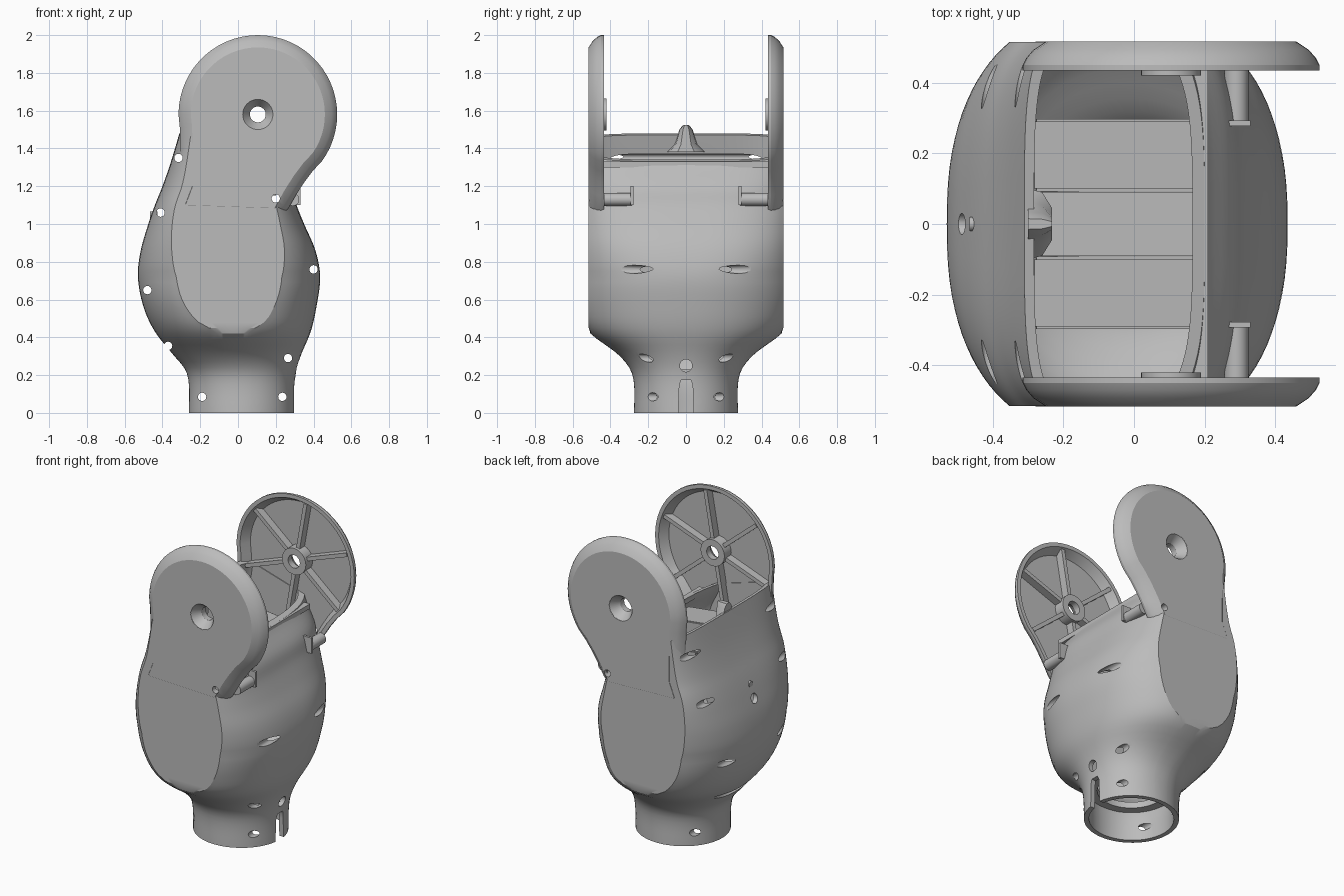
import bpy, bmesh, math
from mathutils import Vector, Matrix

if "Cube" in bpy.data.objects:
    bpy.data.objects.remove(bpy.data.objects["Cube"])

grey = bpy.data.materials.new("plain_grey")
grey.use_nodes = True
COLOUR = (0.5, 0.5, 0.5, 1)
grey.diffuse_color = COLOUR
grey.node_tree.nodes["Principled BSDF"].inputs["Base Color"].default_value = COLOUR

DEPTH = 0.515            # outer face of the side plates
RIM = 0.435              # inner face of the side plates
WALL = 0.03
HUB = (0.105, 1.58)      # joint axis in x, z
HUB_R = 0.085


def finish(bm, name):
    bmesh.ops.recalc_face_normals(bm, faces=bm.faces)
    mesh = bpy.data.meshes.new(name)
    bm.to_mesh(mesh)
    bm.free()
    mesh.materials.append(grey)
    ob = bpy.data.objects.new(name, mesh)
    bpy.context.collection.objects.link(ob)
    return ob


def activate(ob):
    bpy.ops.object.select_all(action='DESELECT')
    ob.select_set(True)
    bpy.context.view_layer.objects.active = ob


def smooth(ob, angle=30):
    activate(ob)
    bpy.ops.object.shade_smooth_by_angle(angle=math.radians(angle))


def loft(bm, rings, closed=False):
    loops = [[bm.verts.new(p) for p in ring] for ring in rings]
    pairs = list(zip(loops, loops[1:])) + ([(loops[-1], loops[0])] if closed else [])
    for a, b in pairs:
        n = len(a)
        for i in range(n):
            bm.faces.new((a[i], a[(i + 1) % n], b[(i + 1) % n], b[i]))
    if not closed:
        bm.faces.new(loops[0])
        bm.faces.new(loops[-1])


def box(bm, centre, size, rot=None):
    m = Matrix.Translation(centre) @ (rot or Matrix()) @ Matrix.Diagonal((*size, 1))
    bmesh.ops.create_cube(bm, size=1, matrix=m)


def rod(bm, centre, radius, length, axis):
    turn = Matrix.Rotation(math.pi / 2, 4, 'X' if axis == 'Y' else 'Y')
    bmesh.ops.create_cone(bm, cap_ends=True, segments=24, radius1=radius, radius2=radius,
                          depth=length, matrix=Matrix.Translation(centre) @ turn)


def cut(ob, cutter):
    mod = ob.modifiers.new("cut", 'BOOLEAN')
    mod.operation, mod.solver, mod.object = 'DIFFERENCE', 'EXACT', cutter
    activate(ob)
    bpy.ops.object.modifier_apply(modifier=mod.name)


# Body profile: height, left edge, right edge, half depth
ROWS = [(0, -.26, .3, .275), (.15, -.26, .3, .275), (.23, -.28, .31, .295),
        (.31, -.345, .335, .36), (.43, -.44, .385, .515), (.56, -.5, .415, .57),
        (.72, -.53, .435, .587), (.86, -.515, .41, .59), (1.0, -.475, .35, .59),
        (1.1, -.44, .31, .585), (1.2, -.4, .28, .57), (1.33, -.355, .2, .56),
        (1.55, -.29, .12, .56)]


def slope(i, k):
    lo, hi = max(i - 1, 0), min(i + 1, len(ROWS) - 1)
    return (ROWS[hi][k] - ROWS[lo][k]) / (ROWS[hi][0] - ROWS[lo][0])


def profile(z):
    i = max(j for j in range(len(ROWS) - 1) if ROWS[j][0] <= z)
    h = ROWS[i + 1][0] - ROWS[i][0]
    t = (z - ROWS[i][0]) / h
    ease = t * t * (3 - 2 * t)
    return [ROWS[i][k] * (1 - ease) + ROWS[i + 1][k] * ease
            + h * t * (1 - t) * ((1 - t) * slope(i, k) - t * slope(i + 1, k))
            for k in (1, 2, 3)]


def body_point(z, quarter, f, wall):
    """Point on a rounded section with flattened sides; f runs along one arc or flat."""
    left, right, b = profile(z)
    a, c, b, side = (right - left) / 2 - wall, (right + left) / 2, b - wall, DEPTH - wall
    e = 2 / (2 + 0.4 * min(1, z / 0.7) + 2.1 * max(0, z - 0.72))
    end = min(math.asin(min(1, side / b) ** (1 / e)), math.radians(80))
    ang = -end + 2 * end * f if quarter % 2 == 0 else end + (math.pi - 2 * end) * f
    ang += math.pi * (quarter // 2)
    u, v = math.cos(ang), math.sin(ang)
    y = b * math.copysign(abs(v) ** e, v)
    return c + a * math.copysign(abs(u) ** e, u), max(-side, min(side, y)), z


def body_ring(level, wall):
    ring = []
    for quarter, steps in ((0, 30), (1, 14), (2, 30), (3, 14)):
        for i in range(steps):
            z = level
            # the upper part leans so that the last ring lies on the slanted opening
            if level > 0.9:
                for _ in range(12):
                    x = body_point(z, quarter, i / steps, wall)[0]
                    z = 0.9 + (level - 0.9) / 0.6 * (0.58 - 0.294 * (x + 0.31))
            ring.append(body_point(z, quarter, i / steps, wall))
    return ring


# Body shell: outer skin up, over the slanted rim, inner skin down
levels = [1.5 * i / 50 for i in range(51)]
bm = bmesh.new()
loft(bm, [body_ring(z, 0) for z in levels] + [body_ring(z, WALL) for z in reversed(levels)], closed=True)
body = finish(bm, "body_shell")

# Cutters: screw holes along y, then the neck slot and the holes along x
bm = bmesh.new()
for x, z in [(-.315, 1.35), (-.41, 1.06), (.2, 1.135), (.4, .76), (-.48, .65),
             (-.37, .355), (.265, .29), (-.19, .085), (.235, .085)]:
    rod(bm, (x, 0, z), 0.022, 1.3, 'Y')
rod(bm, (HUB[0], 0, HUB[1]), HUB_R - 0.003, 1.3, 'Y')
screw_cutter = finish(bm, "screw_cutter")
bm = bmesh.new()
arch = [(-.045, -.1), (.045, -.1), (.035, .15), (.025, .175), (-.025, .175), (-.035, .15)]
loft(bm, [[(x, y, z) for y, z in arch] for x in (.12, .5)])
rod(bm, (.35, 0, .25), 0.033, .3, 'X')
rod(bm, (-.5, 0, .96), 0.03, .16, 'X')
slot_cutter = finish(bm, "slot_cutter")
for cutter in (screw_cutter, slot_cutter):
    cutter.hide_render = True
    cut(body, cutter)
smooth(body, 24)

# Side plate outline: round head narrowing to the waist, foot tucked into the body
outline = [Vector((HUB[0] + .42 * math.cos(math.radians(d)), HUB[1] + .42 * math.sin(math.radians(d))))
           for d in range(-36, 181, 6)]
outline += [Vector(p) for p in [(-.308, 1.51), (-.305, 1.4), (-.305, 1.2), (-.3, 1.04),
                                (.2, 1.02), (.265, 1.08), (.305, 1.15), (.35, 1.22), (.395, 1.28)]]


def inset(d):
    pts = []
    for i, p in enumerate(outline):
        t = (outline[(i + 1) % len(outline)] - outline[i - 1]).normalized()
        pts.append(p + Vector((-t.y, t.x)) * d)
    return pts


SECTION = [(.06, .49), (.025, RIM), (0, RIM), (0, .45), (.01, .47), (.03, .493), (.065, DEPTH + .001)]

for s, side in ((-1, "front"), (1, "back")):
    bm = bmesh.new()
    loft(bm, [[(p.x, s * y, p.y) for p in inset(d)] for d, y in SECTION])
    plate = finish(bm, side + "_side_plate")
    cut(plate, screw_cutter)
    smooth(plate, 25)

    # Hub with a countersunk bore
    bm = bmesh.new()
    rings = [[(HUB[0] + r * math.cos(math.tau * i / 32), s * y, HUB[1] + r * math.sin(math.tau * i / 32))
              for i in range(32)]
             for r, y in ((.042, .42), (HUB_R, .42), (HUB_R, DEPTH), (.08, DEPTH), (.042, .46))]
    loft(bm, rings, closed=True)
    smooth(finish(bm, side + "_hub"))

    # Spokes stiffening the inside of the plate
    bm = bmesh.new()
    for k in range(6):
        a = math.radians(20 + 60 * k)
        mid = (HUB[0] + .23 * math.cos(a), s * .465, HUB[1] + .23 * math.sin(a))
        box(bm, mid, (.31, .05, .025), Matrix.Rotation(-a, 4, 'Y'))
    finish(bm, side + "_spokes")

    # Hinge pin and its bracket at the low edge of the opening
    bm = bmesh.new()
    rod(bm, (.29, s * .36, 1.13), .034, .15, 'Y')
    box(bm, (.28, s * .285, 1.15), (.1, .015, .1))
    smooth(finish(bm, side + "_hinge_pin"))

    # Inner deck strip across the opening
    bm = bmesh.new()
    box(bm, (-.05, s * .195, 1.28), (.47, .19, .02), Matrix.Rotation(.12, 4, 'Y'))
    for y in (.1, .29):
        box(bm, (-.05, s * y, 1.22), (.47, .015, .13), Matrix.Rotation(.12, 4, 'Y'))
    finish(bm, side + "_deck_strip")

# Central deck between the strips
bm = bmesh.new()
box(bm, (-.05, 0, 1.16), (.5, .18, .02))
finish(bm, "centre_deck")

# Lip bar along the low edge
bm = bmesh.new()
box(bm, (.19, 0, 1.315), (.04, 2 * RIM, .03))
finish(bm, "lip_bar")

# Catch at the middle of the high edge
bm = bmesh.new()
catch = [(-.1, 1.38), (.1, 1.38), (.06, 1.42), (.035, 1.5), (.015, 1.525),
         (-.015, 1.525), (-.035, 1.5), (-.06, 1.42)]
loft(bm, [[(x, y * w, z) for y, z in catch] for x, w in ((-.3, 1), (-.26, .9), (-.232, .45))])
smooth(finish(bm, "catch"), 40)

# Stud on the tall wall
bm = bmesh.new()
rod(bm, (-.445, 0, 1.045), .02, .04, 'X')
smooth(finish(bm, "stud"))

# Retaining ring inside the neck
bm = bmesh.new()
rings = [[(.02 + r * math.cos(math.tau * i / 48), r * math.sin(math.tau * i / 48), z) for i in range(48)]
         for r, z in ((.2, .19), (.255, .19), (.255, .23), (.2, .23))]
loft(bm, rings, closed=True)
smooth(finish(bm, "neck_ring"))

for cutter in (screw_cutter, slot_cutter):
    bpy.data.objects.remove(cutter)
